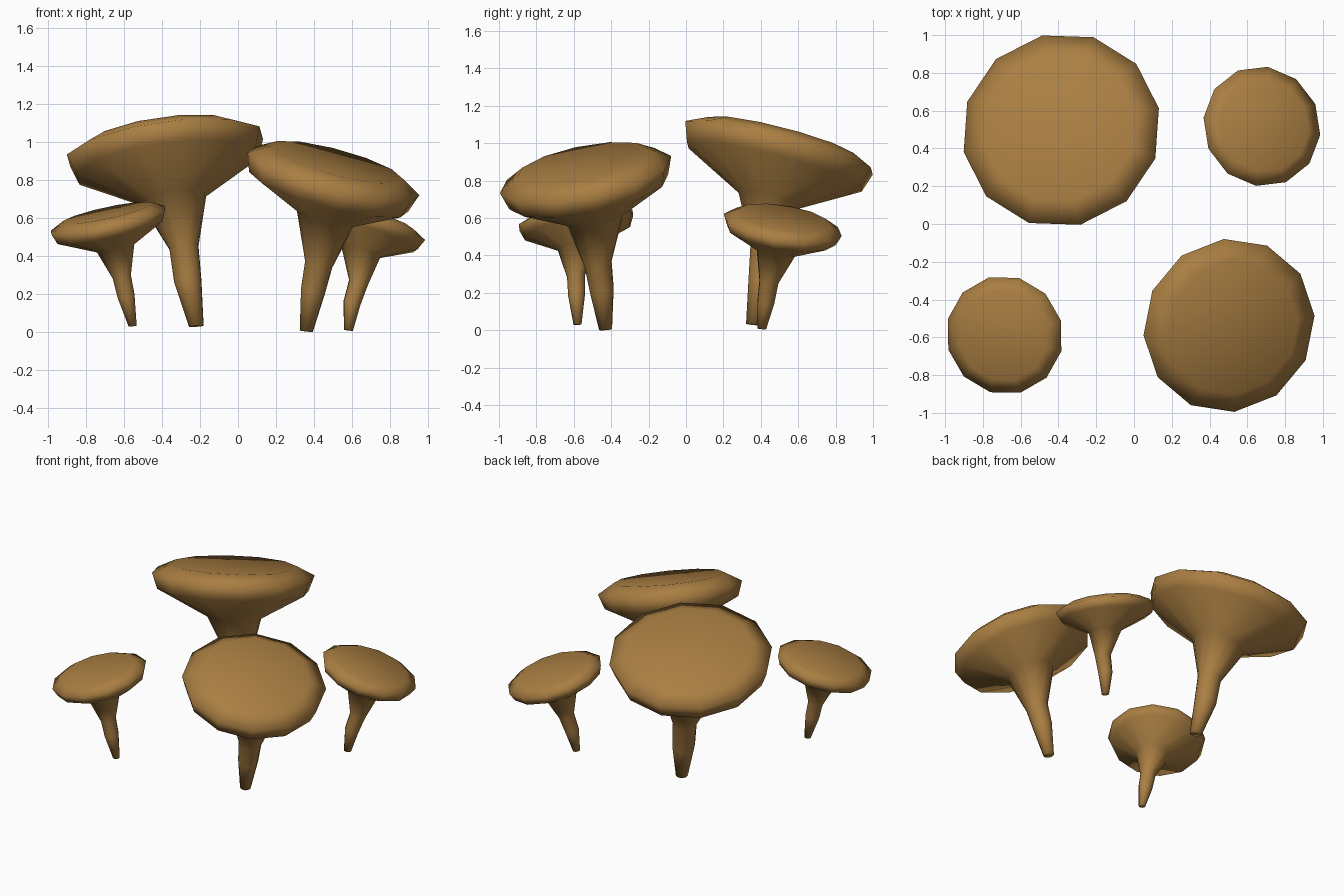
import bpy, bmesh, math
from mathutils import Vector

SIDES = 12

brown = bpy.data.materials.new("mushroom_brown")
brown.diffuse_color = (0.40, 0.21, 0.055, 1)


def mushroom(name, tilt, turn, rings):
    """Skin a bent stem and tilted cap through rings of (x, y, z, radius)."""
    bm = bmesh.new()
    loops = []
    for i, (x, y, z, r) in enumerate(rings):
        k = 0.4 if i == 0 else 1.0            # the foot sits nearly level
        n = Vector((tilt[0] * k, tilt[1] * k, 1)).normalized()
        rot = Vector((0, 0, 1)).rotation_difference(n)
        loop = []
        for s in range(SIDES):
            a = math.radians(turn) + 2 * math.pi * s / SIDES
            p = rot @ Vector((r * math.cos(a), r * math.sin(a), 0))
            loop.append(bm.verts.new(p + Vector((x, y, z))))
        loops.append(loop)
    for lo, hi in zip(loops, loops[1:]):
        for s in range(SIDES):
            t = (s + 1) % SIDES
            bm.faces.new((lo[s], lo[t], hi[t], hi[s]))
    bm.faces.new(loops[0][::-1])              # foot
    bm.faces.new(loops[-1])                   # flat cap top
    for f in bm.faces:
        f.smooth = True
    mesh = bpy.data.meshes.new(name)
    bm.to_mesh(mesh)
    bm.free()
    mesh.materials.append(brown)
    ob = bpy.data.objects.new(name, mesh)
    bpy.context.collection.objects.link(ob)
    return ob


# Rings: foot, lower stem, upper stem, flare, cap underside, rim, flat top
mushroom("tall_mushroom", (-0.137, 0.26), 12, [
    (-0.22, 0.36, 0.03, 0.04), (-0.265, 0.405, 0.27, 0.074),
    (-0.285, 0.42, 0.445, 0.079), (-0.34, 0.445, 0.70, 0.177),
    (-0.371, 0.472, 0.875, 0.495), (-0.385, 0.497, 0.975, 0.531),
    (-0.394, 0.514, 1.03, 0.41)])

mushroom("wide_mushroom", (0.27, -0.20), 5, [
    (0.36, -0.43, 0.004, 0.035), (0.395, -0.45, 0.215, 0.065),
    (0.425, -0.47, 0.355, 0.074), (0.462, -0.485, 0.60, 0.157),
    (0.478, -0.52, 0.738, 0.435), (0.503, -0.537, 0.832, 0.469),
    (0.52, -0.55, 0.893, 0.36)])

mushroom("small_mushroom_left", (-0.22, -0.13), 15, [
    (-0.555, -0.58, 0.03, 0.022), (-0.590, -0.585, 0.19, 0.047),
    (-0.612, -0.588, 0.29, 0.05), (-0.645, -0.585, 0.443, 0.104),
    (-0.675, -0.581, 0.532, 0.293), (-0.685, -0.588, 0.588, 0.317),
    (-0.693, -0.592, 0.626, 0.242)])

mushroom("small_mushroom_right", (0.28, 0.16), -7, [
    (0.582, 0.405, 0.008, 0.024), (0.600, 0.427, 0.15, 0.046),
    (0.635, 0.443, 0.26, 0.052), (0.648, 0.482, 0.42, 0.107),
    (0.662, 0.51, 0.51, 0.298), (0.677, 0.517, 0.563, 0.322),
    (0.687, 0.523, 0.602, 0.248)])
